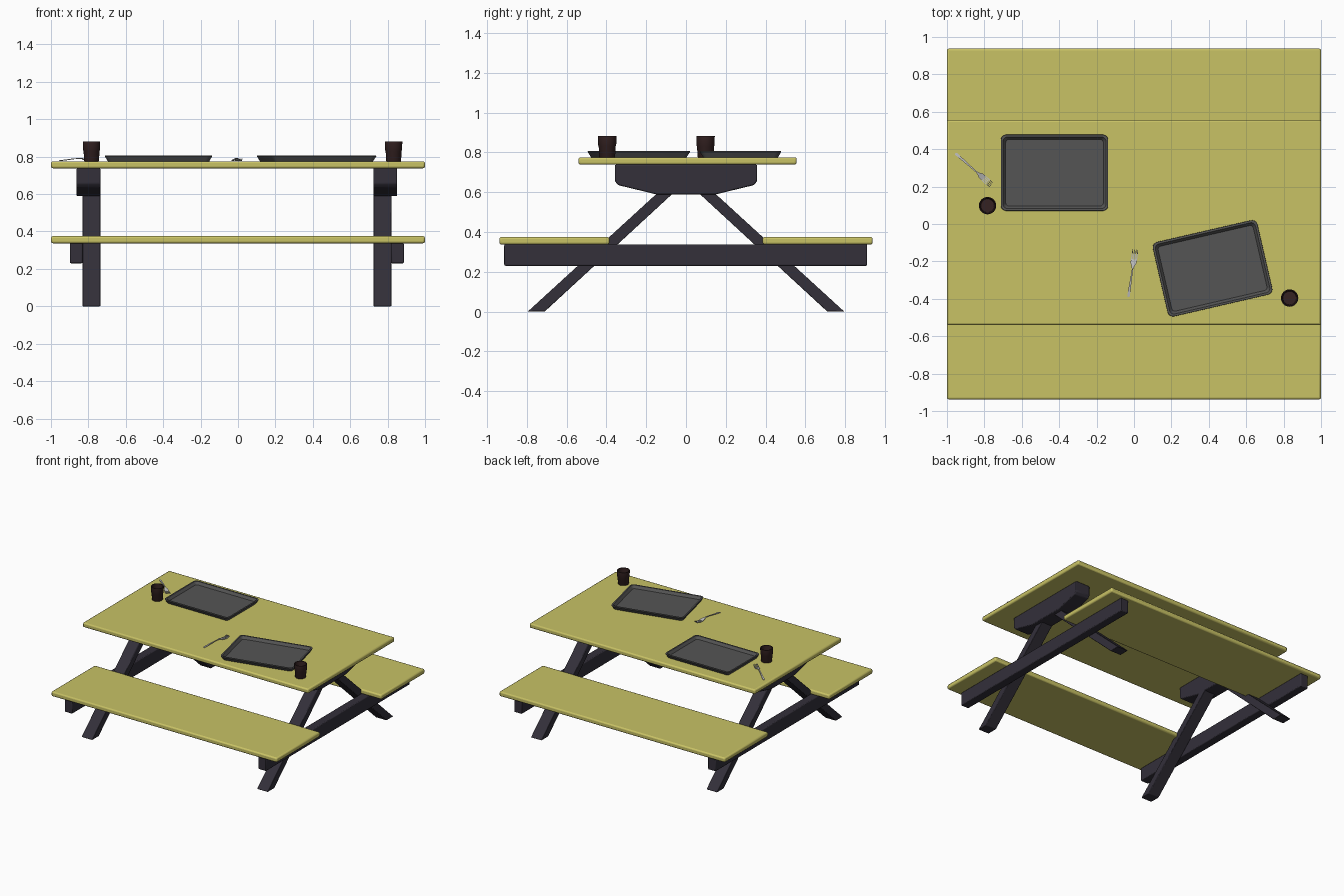
import bpy, bmesh, math
from mathutils import Matrix

if "Cube" in bpy.data.objects:
    bpy.data.objects.remove(bpy.data.objects["Cube"])


def material(name, rgb):
    m = bpy.data.materials.new(name)
    m.diffuse_color = (*rgb, 1)
    m.use_nodes = True
    m.node_tree.nodes["Principled BSDF"].inputs["Base Color"].default_value = m.diffuse_color
    return m


WOOD = material("yellow_board", (0.58, 0.54, 0.13))
FRAME = material("dark_frame", (0.033, 0.029, 0.042))
TRAY = material("tray_grey", (0.09, 0.09, 0.09))
CUP = material("cup_brown", (0.035, 0.016, 0.016))
METAL = material("fork_metal", (0.5, 0.5, 0.5))


def finish(name, bm, mat, bevel=0.0, segments=2, loc=(0, 0, 0), turn=0.0):
    bmesh.ops.recalc_face_normals(bm, faces=bm.faces)
    me = bpy.data.meshes.new(name)
    bm.to_mesh(me)
    bm.free()
    me.materials.append(mat)
    ob = bpy.data.objects.new(name, me)
    bpy.context.collection.objects.link(ob)
    ob.location = loc
    ob.rotation_euler.z = turn
    if bevel:
        b = ob.modifiers.new("bevel", "BEVEL")
        b.width, b.segments, b.limit_method = bevel, segments, "ANGLE"
    bpy.context.view_layer.objects.active = ob
    ob.select_set(True)
    bpy.ops.object.shade_smooth_by_angle(angle=math.radians(35))
    ob.select_set(False)
    return ob


def box(name, x0, x1, y0, y1, z0, z1, mat, bevel):
    bm = bmesh.new()
    bmesh.ops.create_cube(bm, size=1)
    bmesh.ops.transform(bm, verts=bm.verts, matrix=(
        Matrix.Translation(((x0 + x1) / 2, (y0 + y1) / 2, (z0 + z1) / 2))
        @ Matrix.Diagonal((x1 - x0, y1 - y0, z1 - z0, 1))))
    return finish(name, bm, mat, bevel)


def plate(name, profile, x0, x1, mat, bevel):
    """Extrude a (y, z) profile along x."""
    bm = bmesh.new()
    f = bm.faces.new([bm.verts.new((x0, y, z)) for y, z in profile])
    new = bmesh.ops.extrude_face_region(bm, geom=[f])["geom"]
    bmesh.ops.translate(bm, vec=(x1 - x0, 0, 0),
                        verts=[v for v in new if isinstance(v, bmesh.types.BMVert)])
    return finish(name, bm, mat, bevel)


# Boards
box("table_top", -1, 1, -0.54, 0.556, 0.738, 0.775, WOOD, 0.01)
box("front_seat", -1, 1, -0.938, -0.385, 0.337, 0.375, WOOD, 0.01)
box("back_seat", -1, 1, 0.385, 0.938, 0.337, 0.375, WOOD, 0.01)

# Frames at both ends
cleat = [(-0.357, 0.738), (-0.357, 0.655), (-0.34, 0.635), (-0.15, 0.589),
         (0.15, 0.589), (0.34, 0.635), (0.357, 0.655), (0.357, 0.738)]
leg = [(0.795, 0.0), (0.71, 0.0), (0.048, 0.61), (0.128, 0.61)]
for side, s in (("left", -1), ("right", 1)):
    def span(a, b):
        return sorted((s * a - 0.006, s * b - 0.006))
    plate(side + "_cleat", cleat, *span(0.73, 0.857), FRAME, 0.006)
    plate(side + "_back_leg", leg, *span(0.73, 0.826), FRAME, 0.004)
    plate(side + "_front_leg", [(-y, z) for y, z in leg], *span(0.73, 0.826), FRAME, 0.004)
    box(side + "_seat_beam", *span(0.825, 0.893), -0.913, 0.91, 0.23, 0.338, FRAME, 0.006)


def tray(name, x, y, turn):
    """Shallow flared tray made of stacked rounded-rectangle loops."""
    bm = bmesh.new()
    loops = []
    for inset, z in ((0.016, 0), (0.0, 0.027), (0.001, 0.031),
                     (0.012, 0.031), (0.026, 0.010)):
        r = 0.03 - inset * 0.5
        hx, hy = 0.287 - inset - r, 0.204 - inset - r
        pts = []
        for q, (sx, sy) in enumerate(((1, 1), (-1, 1), (-1, -1), (1, -1))):
            for k in range(6):
                a = math.pi / 2 * (q + k / 5)
                pts.append(bm.verts.new((sx * hx + r * math.cos(a), sy * hy + r * math.sin(a), z)))
        loops.append(pts)
    n = len(loops[0])
    for a, b in zip(loops, loops[1:]):
        for i in range(n):
            j = (i + 1) % n
            bm.faces.new((a[i], a[j], b[j], b[i]))
    bm.faces.new(loops[0])
    bm.faces.new(loops[-1])
    finish(name, bm, TRAY, loc=(x, y, 0.775), turn=turn)


def cup(name, x, y):
    """Revolved open tumbler."""
    bm = bmesh.new()
    prof = [(0, 0), (0.038, 0), (0.040, 0.003), (0.0425, 0.055), (0.0455, 0.060),
            (0.0465, 0.107), (0.041, 0.107), (0.036, 0.008), (0, 0.008)]
    vs = [bm.verts.new((r, 0, z)) for r, z in prof]
    es = [bm.edges.new(p) for p in zip(vs, vs[1:])]
    bmesh.ops.spin(bm, geom=vs + es, cent=(0, 0, 0), axis=(0, 0, 1),
                   angle=2 * math.pi, steps=32)
    bmesh.ops.remove_doubles(bm, verts=bm.verts, dist=1e-5)
    finish(name, bm, CUP, loc=(x, y, 0.775))


def fork(name, x, y, turn):
    """Handle end at the origin, tines pointing along local x."""
    bm = bmesh.new()

    def strip(stations, t=0.004):
        rows = [[bm.verts.new((u, c + d * w, z + h)) for d, h in ((-1, 0), (1, 0), (1, t), (-1, t))]
                for u, c, w, z in stations]
        for a, b in zip(rows, rows[1:]):
            for i in range(4):
                bm.faces.new((a[i], a[i - 1], b[i - 1], b[i]))
        bm.faces.new(rows[0])
        bm.faces.new(rows[-1])

    strip([(0, 0, 0.004, 0.001), (0.006, 0, 0.007, 0.002), (0.05, 0, 0.006, 0.006),
           (0.11, 0, 0.004, 0.012), (0.15, 0, 0.0035, 0.014), (0.168, 0, 0.008, 0.012),
           (0.18, 0, 0.015, 0.008), (0.203, 0, 0.0165, 0.003)])
    for k in range(4):
        c = (k - 1.5) * 0.0092
        strip([(0.20, c, 0.0028, 0.003), (0.23, c, 0.0026, 0.003), (0.257, c, 0.0014, 0.010)])
    finish(name, bm, METAL, loc=(x, y, 0.775), turn=turn)


# Table setting
tray("back_tray", -0.425, 0.274, 0)
tray("front_tray", 0.42, -0.237, math.radians(13))
cup("back_cup", -0.783, 0.098)
cup("front_cup", 0.832, -0.396)
fork("back_fork", -0.955, 0.378, math.atan2(-0.17, 0.193))
fork("front_fork", -0.03, -0.39, math.atan2(0.255, 0.038))
